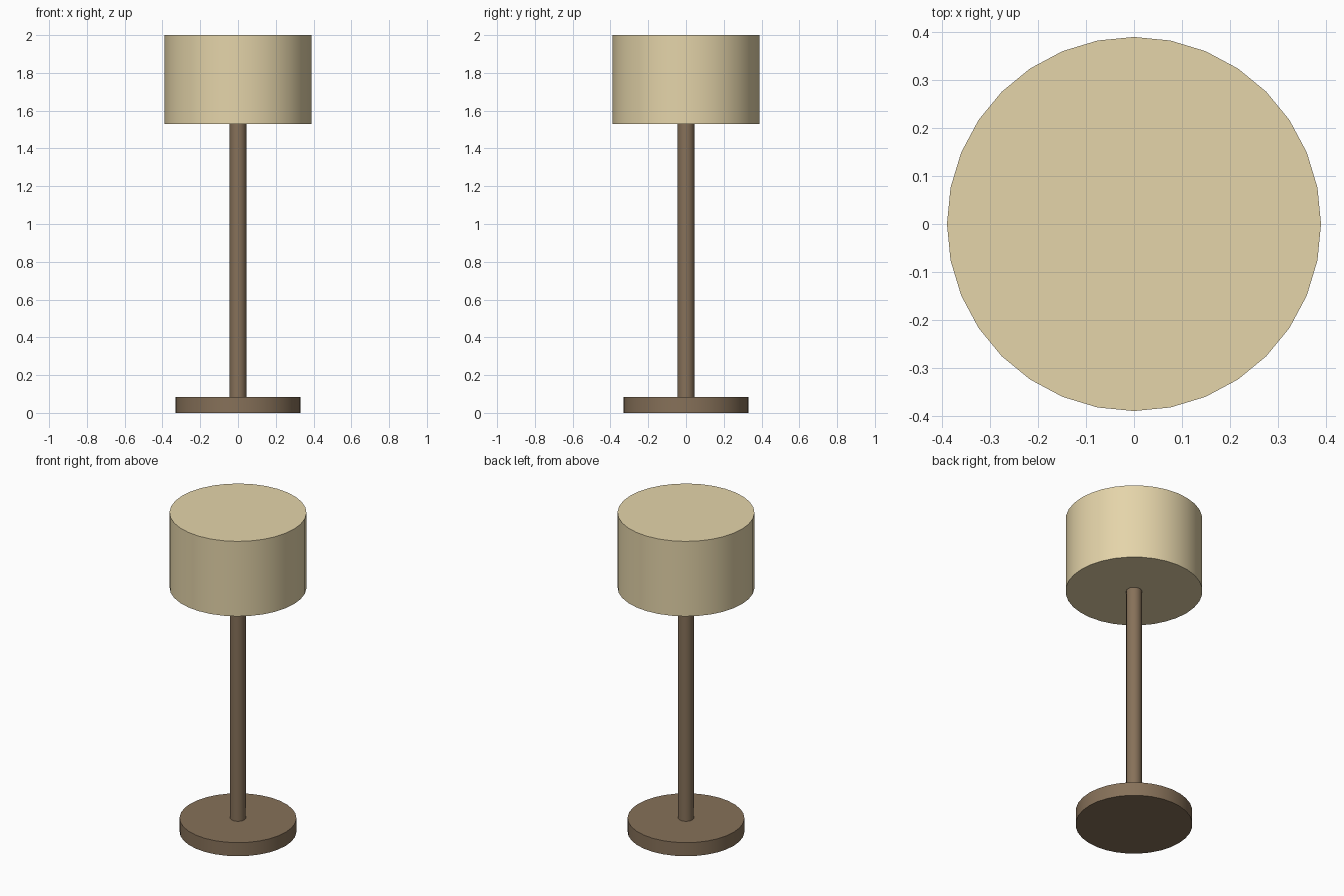
import bpy
import math

if "Cube" in bpy.data.objects:
    bpy.data.objects.remove(bpy.data.objects["Cube"])


def material(name, color):
    mat = bpy.data.materials.new(name)
    mat.diffuse_color = (*color, 1.0)
    mat.use_nodes = True
    mat.node_tree.nodes["Principled BSDF"].inputs["Base Color"].default_value = mat.diffuse_color
    return mat


def cylinder(name, radius, z0, z1, sides, mat):
    bpy.ops.mesh.primitive_cylinder_add(
        vertices=sides, radius=radius, depth=z1 - z0,
        location=(0, 0, (z0 + z1) / 2))
    obj = bpy.context.object
    obj.name = name
    obj.data.materials.append(mat)
    bpy.ops.object.shade_smooth_by_angle(angle=math.radians(40))
    return obj


wood = material("brown", (0.24, 0.165, 0.10))
fabric = material("cream", (0.78, 0.66, 0.40))

# Round foot, slim pole and closed drum shade
cylinder("base", 0.332, 0.0, 0.085, 32, wood)
cylinder("pole", 0.045, 0.08, 1.535, 16, wood)
cylinder("lamp_shade", 0.389, 1.53, 2.0, 32, fabric)
